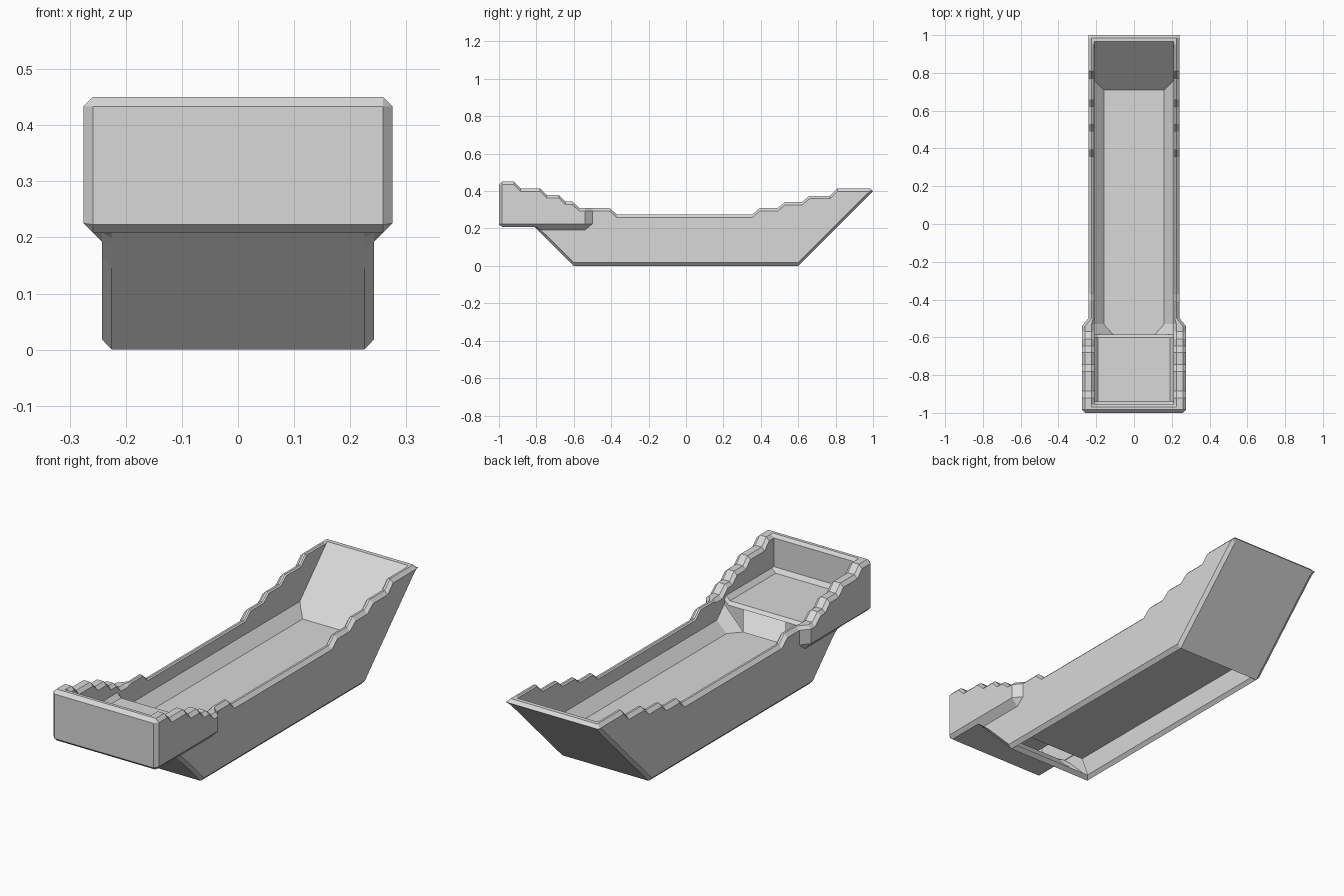
import bpy, bmesh

if "Cube" in bpy.data.objects:
    bpy.data.objects.remove(bpy.data.objects["Cube"])

# Lengthwise tables: first value is y, the rest is interpolated between rows
TOP = [(-1, .433), (-.983, .45), (-.92, .45), (-.885, .415), (-.78, .415), (-.745, .38),
       (-.68, .38), (-.645, .345), (-.61, .345), (-.57, .31), (-.41, .31), (-.37, .275),
       (.355, .275), (.395, .31), (.49, .31), (.53, .342), (.62, .342), (.66, .375),
       (.77, .375), (.81, .415), (.985, .415), (1, .40)]
BOTTOM = [(-1, .223), (-.983, .208), (-.808, .208), (-.6, 0), (.6, 0), (1, .4)]
# outer half width, lower side edge, underside edge x and z
OUTER = [(-1, .258, .223, .258, .223), (-.983, .275, .225, .258, .208),
         (-.8, .275, .225, .258, .208), (-.78, .275, .225, .242, .192),
         (-.54, .275, .225, .242, .192), (-.5, .242, .225, .242, .225),
         (1, .242, .192, .242, .192)]
# inner wall foot z, floor half width, floor z
FLOOR = [(-1, .433, .19, .433), (-.983, .45, .19, .45), (-.968, .45, .19, .45),
         (-.956, .435, .19, .435), (-.955, .30, .19, .30), (-.94, .30, .19, .28),
         (-.6, .30, .19, .28), (-.586, .285, .19, .265), (-.585, .265, .11, .16),
         (-.53, .21, .16, .16), (.71, .21, .16, .16), (.76, .21, .21, .21),
         (.95, .40, .21, .40), (.965, .415, .21, .415), (.985, .415, .21, .415),
         (1, .40, .21, .40)]


def at(table, y):
    for a, b in zip(table, table[1:]):
        if y <= b[0]:
            t = (y - a[0]) / (b[0] - a[0])
            return [p + (q - p) * t for p, q in zip(a[1:], b[1:])]
    return list(table[-1][1:])


def section(y):
    """Half cross-section from keel centre, round the rim, to floor centre."""
    zt, = at(TOP, y)
    b, = at(BOTTOM, y)
    xo, k, jx, jz = at(OUTER, y)
    w, fx, f = at(FLOOR, y)
    co = 0 if y <= -1 else .016
    ci = .015 if y < -.5 else .006
    edge = max(b, zt - co)
    side = min(b + .018, edge)
    if y < -.5:
        side = min(side, jz)
    else:
        jz = min(max(jz, side), edge)
        k = max(k, jz)
    k = min(k, edge)
    return [(0, b), (.225, b), (.242, side), (jx, jz), (xo, k), (xo, edge),
            (xo - co, zt), (.21 + ci, zt), (.21, max(w, zt - ci)), (.21, w),
            (fx, f), (.11, f), (0, f)]


def finish(bm, name, mat):
    me = bpy.data.meshes.new(name)
    bm.to_mesh(me)
    bm.free()
    me.materials.append(mat)
    bpy.context.collection.objects.link(bpy.data.objects.new(name, me))


grey = bpy.data.materials.new("light grey")
grey.diffuse_color = (.69, .69, .69, 1)
grey.use_nodes = True
grey.node_tree.nodes["Principled BSDF"].inputs["Base Color"].default_value = grey.diffuse_color

# Hull with stern platform, lofted along y on both sides
bm = bmesh.new()
stations = sorted({r[0] for t in (TOP, BOTTOM, OUTER, FLOOR) for r in t})
for s in (1, -1):
    rows = [[bm.verts.new((s * x, y, z)) for x, z in section(y)] for y in stations]
    for y0, y1, r0, r1 in zip(stations, stations[1:], rows, rows[1:]):
        for i in range(len(r0) - 1):
            if i == 0 and y0 >= -.6 and y1 <= .6:
                continue                      # open underside
            if i == 11 and y0 == -.586:
                continue                      # doorway under the platform
            bm.faces.new((r0[i], r0[i + 1], r1[i + 1], r1[i]))
    r = rows[0]
    bm.faces.new((r[0], r[4], r[5], r[12]))   # flat stern face
bmesh.ops.remove_doubles(bm, verts=bm.verts, dist=.0002)
bmesh.ops.dissolve_degenerate(bm, edges=bm.edges, dist=.0002)
bmesh.ops.recalc_face_normals(bm, faces=bm.faces)
stern = min(bm.faces, key=lambda f: f.calc_center_median().y)
if stern.normal.y > 0:
    bmesh.ops.reverse_faces(bm, faces=bm.faces)
finish(bm, "boat_hull", grey)

# Recess in the underside: bevelled lip, inner walls and bottom panel
bm = bmesh.new()
rings = [[bm.verts.new(p) for p in ((-x, y0, z), (x, y0, z), (x, y1, z), (-x, y1, z))]
         for x, y0, y1, z in ((.225, -.6, .6, 0), (.21, -.58, .58, .016),
                              (.21, -.62, .68, .118))]
for a, b in zip(rings, rings[1:]):
    for i in range(4):
        if a is rings[1] and i == 0:
            continue                          # gap behind the stern lip
        j = (i + 1) % 4
        bm.faces.new((a[i], b[i], b[j], a[j]))
bm.faces.new(rings[2][::-1])
finish(bm, "underside_recess", grey)
